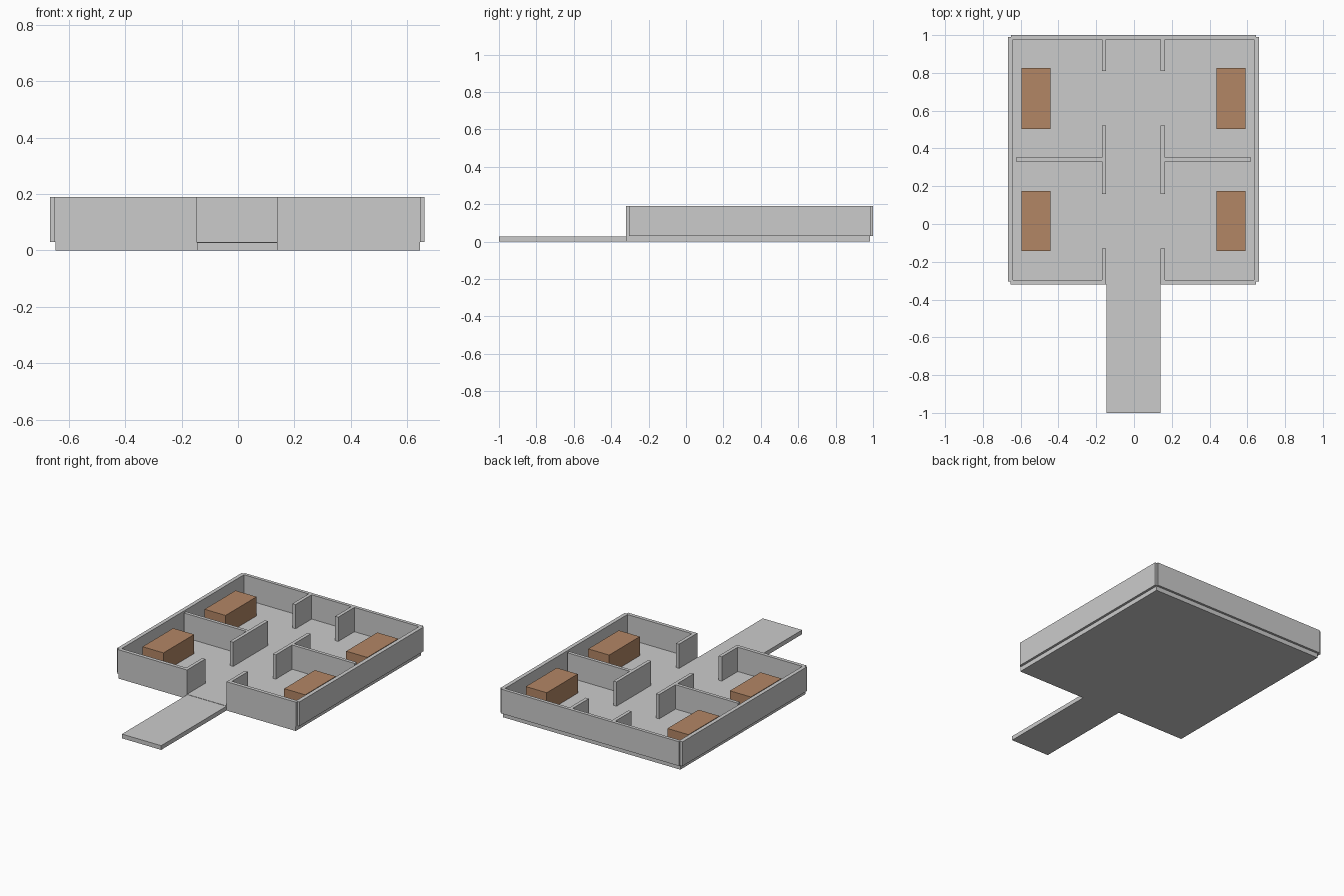
import bpy

if "Cube" in bpy.data.objects:
    bpy.data.objects.remove(bpy.data.objects["Cube"])

wood = bpy.data.materials.new("brown_wood")
wood.diffuse_color = (0.45, 0.24, 0.13, 1)
wood.use_nodes = True
wood.node_tree.nodes["Principled BSDF"].inputs["Base Color"].default_value = wood.diffuse_color


def box(name, x, y, z, mat=None):
    """Axis-aligned box from (min, max) ranges."""
    bpy.ops.mesh.primitive_cube_add(
        size=1, location=[(a + b) / 2 for a, b in (x, y, z)])
    ob = bpy.context.object
    ob.name = name
    ob.scale = [b - a for a, b in (x, y, z)]
    bpy.ops.object.transform_apply(location=False, rotation=False, scale=True)
    if mat:
        ob.data.materials.append(mat)
    return ob


def span(side, offset, a, b):
    """Mirror the x range a..b to the given side, with a small shift."""
    return sorted((side * a + offset, side * b + offset))


WALL = (0.03, 0.19)
SHIFT = -0.003

# Floor slab and entrance path
box("floor", (-0.648, 0.645), (-0.32, 0.985), (0, 0.03))
box("entrance_path", (-0.146, 0.14), (-1.0, -0.32), (0, 0.028))

# Back wall
box("back_wall", (-0.65, 0.647), (0.978, 1.0), WALL)

for side, label in ((-1, "left"), (1, "right")):
    # Outer walls
    box(f"{label}_outer_wall", span(side, SHIFT, 0.638, 0.664), (-0.305, 0.99), WALL)
    box(f"{label}_front_wall", span(side, SHIFT, 0.144, 0.65), (-0.32, -0.296), WALL)

    # Corridor walls with two doorways
    for part, y in (("front", (-0.318, -0.13)), ("middle", (0.16, 0.522)),
                    ("back", (0.81, 0.98))):
        box(f"{label}_corridor_wall_{part}", span(side, SHIFT, 0.1445, 0.167), y, WALL)

    # Wall between the two rooms
    box(f"{label}_room_divider", span(side, SHIFT, 0.165, 0.622), (0.33, 0.352), WALL)

    # One bed block per room
    for part, y in (("front", (-0.143, 0.176)), ("back", (0.503, 0.826))):
        box(f"{label}_{part}_bed", span(side, SHIFT, 0.44, 0.593), y, (0.03, 0.156), wood)
